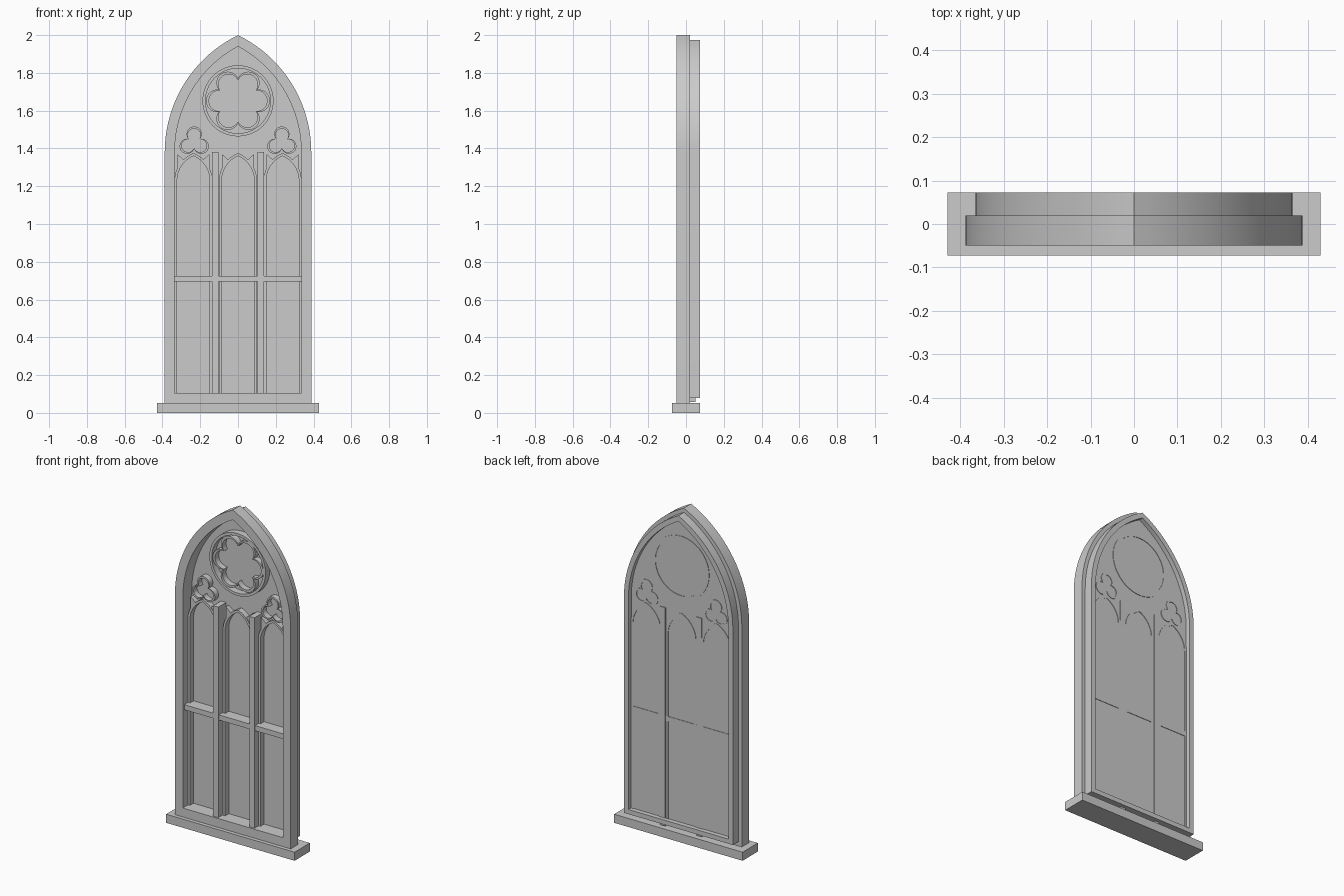
import bpy, bmesh
from math import sin, cos, acos, pi, sqrt, radians

if "Cube" in bpy.data.objects:
    bpy.data.objects.remove(bpy.data.objects["Cube"])


def finish(name, bm):
    bmesh.ops.recalc_face_normals(bm, faces=bm.faces)
    me = bpy.data.meshes.new(name)
    bm.to_mesh(me)
    bm.free()
    ob = bpy.data.objects.new(name, me)
    bpy.context.collection.objects.link(ob)
    bpy.ops.object.select_all(action='DESELECT')
    ob.select_set(True)
    bpy.context.view_layer.objects.active = ob
    bpy.ops.object.shade_smooth_by_angle(angle=radians(30))
    return ob


def slab(name, pts, y0, y1):
    """Filled outline in x/z, extruded along y."""
    bm = bmesh.new()
    a = [bm.verts.new((x, y0, z)) for x, z in pts]
    b = [bm.verts.new((x, y1, z)) for x, z in pts]
    bm.faces.new(a)
    bm.faces.new(b[::-1])
    for i in range(len(a)):
        j = (i + 1) % len(a)
        bm.faces.new((a[i], b[i], b[j], a[j]))
    return finish(name, bm)


def ring(name, outer, inner, y0, y1):
    """Band between two matching outlines, extruded along y."""
    bm = bmesh.new()
    loops = [[bm.verts.new((x, y, z)) for x, z in pts]
             for pts, y in ((outer, y0), (outer, y1), (inner, y1), (inner, y0))]
    n = len(outer)
    for k in range(4):
        p, q = loops[k], loops[(k + 1) % 4]
        for i in range(n):
            j = (i + 1) % n
            bm.faces.new((p[i], p[j], q[j], q[i]))
    return finish(name, bm)


def box(name, x0, x1, y0, y1, z0, z1):
    return slab(name, [(x0, z0), (x1, z0), (x1, z1), (x0, z1)], y0, y1)


def arch(a, z0, spring, c, cx=0, n=20):
    """Two-centred pointed arch; c is the offset of the arc centres."""
    r = a + c
    end = acos(c / r)
    right = [(-c + r * cos(end * i / n), spring + r * sin(end * i / n)) for i in range(n + 1)]
    half = [(a, z0)] + right
    pts = half + [(-x, z) for x, z in reversed(half[:-1])]
    return [(cx + x, z) for x, z in pts]


def foil(cx, cz, lobes, d, r, start, scale=1.0, n=96):
    """Outline of overlapping lobes around a centre."""
    pts = []
    step = 2 * pi / lobes
    for i in range(n):
        t = 2 * pi * i / n
        p = (t - start + step / 2) % step - step / 2
        q = scale * (d * cos(p) + sqrt(max(0, r * r - (d * sin(p)) ** 2)))
        pts.append((cx + q * cos(t), cz + q * sin(t)))
    return pts


SPRING, C = 1.38, 0.301

# Sill, front frame, back rim and recessed panel
box("sill", -0.43, 0.43, -0.073, 0.073, 0, 0.052)
ring("front_frame", arch(0.388, 0.05, SPRING, C), arch(0.335, 0.106, SPRING, C), -0.05, 0.02)
ring("back_rim", arch(0.365, 0.078, SPRING, C), arch(0.335, 0.106, SPRING, C), 0.02, 0.073)
slab("panel", arch(0.345, 0.09, SPRING, C), 0.035, 0.045)

# Mullions and transom
for s, side in ((-1, "left"), (1, "right")):
    box("mullion_" + side, s * 0.121 - 0.017, s * 0.121 + 0.017, -0.04, 0.05, 0.058, 1.38)
box("transom", -0.338, 0.338, -0.035, 0.048, 0.695, 0.726)

# Three lancet mouldings with small corner spandrels
for cx, side in ((-0.236, "left"), (0, "middle"), (0.236, "right")):
    ring("lancet_" + side, arch(0.1, 0.09, 1.23, 0.055, cx),
         arch(0.086, 0.106, 1.23, 0.055, cx), 0.0, 0.048)
    for s in (-1, 1):
        slab("spandrel_" + side, [(cx + s * x, z) for x, z in
             ((0.085, 1.37), (0.045, 1.335), (0.07, 1.30), (0.085, 1.27))], 0.005, 0.04)

# Trefoils
for s, side in ((-1, "left"), (1, "right")):
    args = (s * 0.232, 1.433, 3, 0.043, 0.040, pi / 2)
    ring("trefoil_" + side, foil(*args), foil(*args, scale=0.86), 0.0, 0.048)

# Round window with a six-lobed inner moulding
ring("oculus_ring", foil(0, 1.652, 6, 0, 0.188, 0), foil(0, 1.652, 6, 0, 0.172, 0), -0.005, 0.048)
sx = (0, 1.652, 6, 0.109, 0.060, 0)
ring("sixfoil", foil(*sx), foil(*sx, scale=0.91), 0.0, 0.04)
